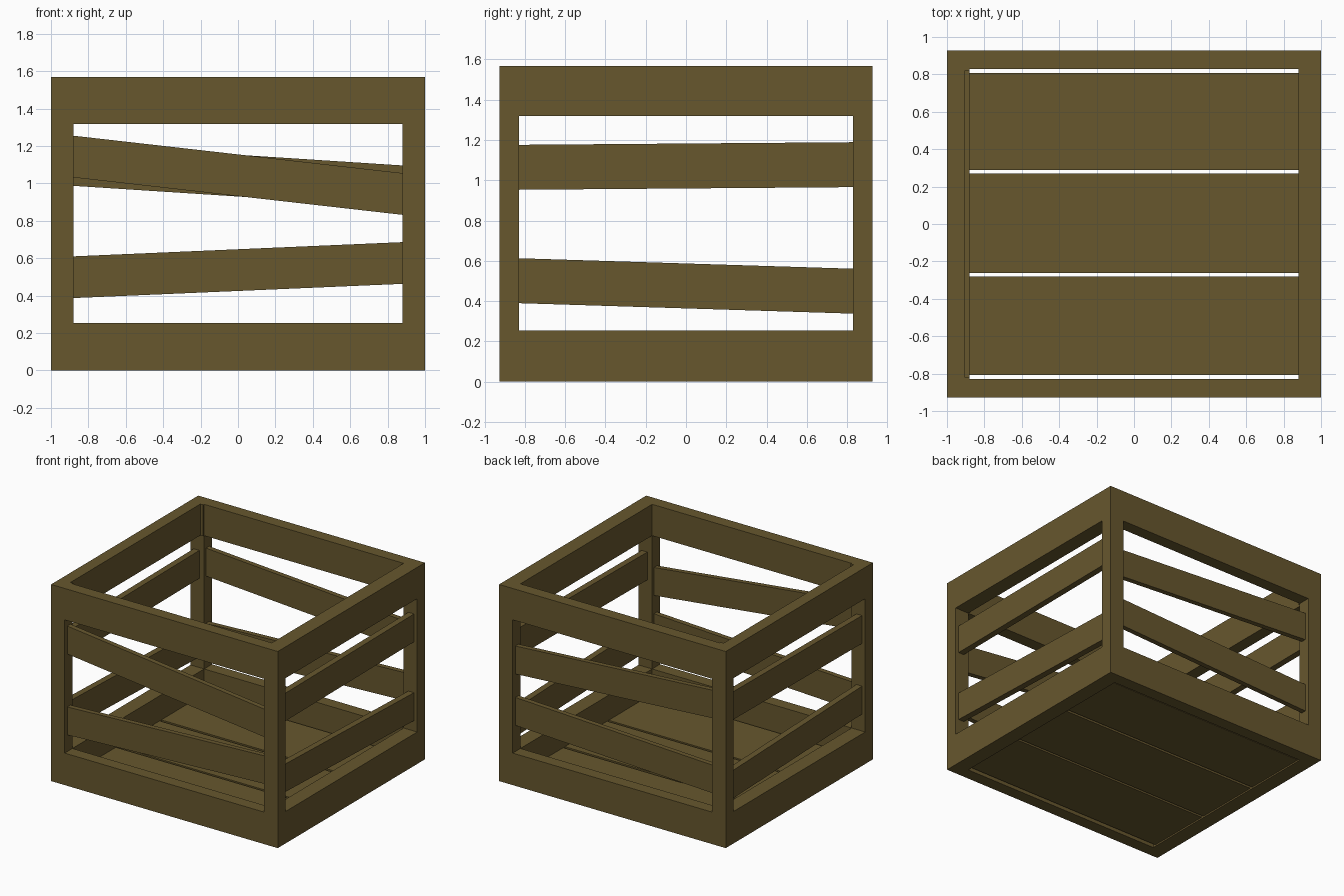
import bpy, bmesh, math
from mathutils import Vector

if "Cube" in bpy.data.objects:
    bpy.data.objects.remove(bpy.data.objects["Cube"])

wood = bpy.data.materials.new("olive brown wood")
wood.diffuse_color = (0.135, 0.095, 0.027, 1)
wood.use_nodes = True
wood.node_tree.nodes["Principled BSDF"].inputs["Base Color"].default_value = wood.diffuse_color


def mesh_object(name, corners):
    """Eight-cornered block: bottom ring of four, then top ring of four."""
    bm = bmesh.new()
    v = [bm.verts.new(c) for c in corners]
    for f in ((3, 2, 1, 0), (4, 5, 6, 7), (0, 1, 5, 4),
              (1, 2, 6, 5), (2, 3, 7, 6), (3, 0, 4, 7)):
        bm.faces.new([v[i] for i in f])
    bmesh.ops.recalc_face_normals(bm, faces=bm.faces)
    me = bpy.data.meshes.new(name)
    bm.to_mesh(me)
    bm.free()
    me.materials.append(wood)
    ob = bpy.data.objects.new(name, me)
    bpy.context.collection.objects.link(ob)
    return ob


def box(name, x0, x1, y0, y1, z0, z1):
    ring = ((x0, y0), (x1, y0), (x1, y1), (x0, y1))
    return mesh_object(name, [(x, y, z) for z in (z0, z1) for x, y in ring])


def slat(name, axis, half, d0, d1, za, zb, h=0.223):
    """Tilted slat: bottom height za at -half, zb at +half, depth d0..d1."""
    ext = half + 0.015                      # ends tucked into the posts
    k = (zb - za) / (2 * half)
    mid = (za + zb) / 2
    ring = ((-ext, d0), (ext, d0), (ext, d1), (-ext, d1))
    pts = []
    for up in (0, h):
        for a, d in ring:
            z = mid + k * a + up
            pts.append((a, d, z) if axis == 'x' else (d, a, z))
    return mesh_object(name, pts)


# Frame: solid block hollowed out and opened on all four sides
frame = box("crate_frame", -1, 1, -0.927, 0.927, 0, 1.568)
cutters = [
    box("cut_inside", -0.88, 0.88, -0.83, 0.83, -0.5, 2),
    box("cut_front_back", -0.88, 0.88, -1.5, 1.5, 0.255, 1.318),
    box("cut_sides", -1.5, 1.5, -0.83, 0.83, 0.255, 1.318),
    box("cut_left_rail", -0.905, -0.7, -0.818, 0.818, 1.2, 2),
]
bpy.context.view_layer.objects.active = frame
for c in cutters:
    c.hide_render = True
    m = frame.modifiers.new(c.name, 'BOOLEAN')
    m.operation = 'DIFFERENCE'
    m.solver = 'EXACT'
    m.object = c
    bpy.ops.object.modifier_apply(modifier=m.name)
for c in cutters:
    bpy.data.objects.remove(c, do_unlink=True)

# Front and back slats
slat("front_upper_slat", 'x', 0.88, -0.893, -0.853, 1.032, 0.832)
slat("back_upper_slat", 'x', 0.88, 0.853, 0.893, 0.987, 0.873)
for name, s in (("front", -1), ("back", 1)):
    d = sorted((s * 0.853, s * 0.893))
    slat(name + "_lower_slat", 'x', 0.88, d[0], d[1], 0.387, 0.463)

# Side slats
for name, s in (("left", -1), ("right", 1)):
    d = sorted((s * 0.922, s * 0.972))
    slat(name + "_upper_slat", 'y', 0.83, d[0], d[1], 0.953, 0.966)
    slat(name + "_lower_slat", 'y', 0.83, d[0], d[1], 0.39, 0.338)

# Floor boards
for i, (y0, y1) in enumerate(((-0.808, -0.282), (-0.263, 0.269), (0.29, 0.808))):
    box("floor_board_%d" % (i + 1), -0.885, 0.885, y0, y1, 0.012, 0.055)
